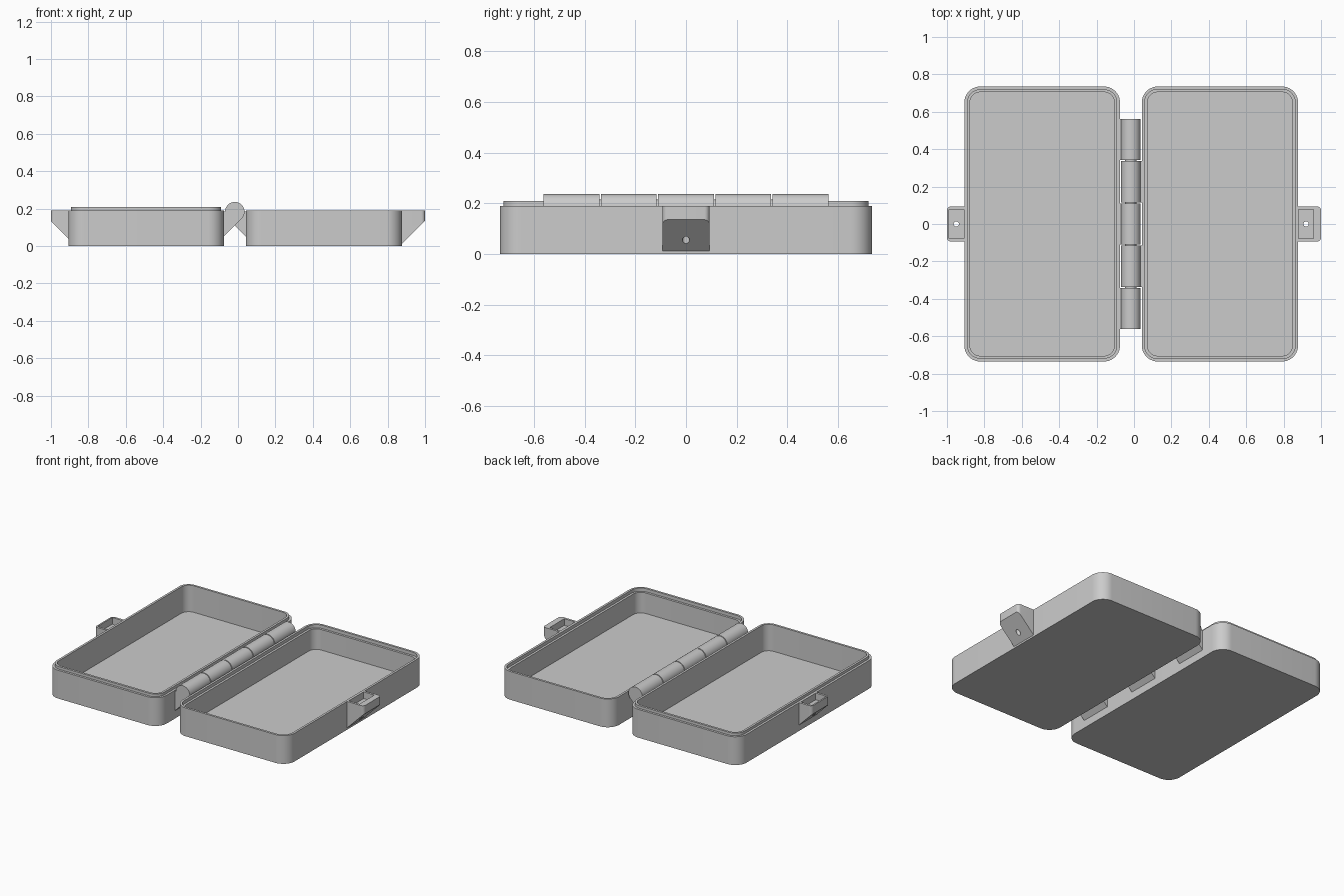
import bpy, bmesh, math
from mathutils import Vector

cube = bpy.data.objects.get("Cube")
if cube:
    bpy.data.objects.remove(cube, do_unlink=True)

grey = bpy.data.materials.new("plain grey")
grey.use_nodes = True
grey.diffuse_color = (0.6, 0.6, 0.6, 1)
grey.node_tree.nodes["Principled BSDF"].inputs["Base Color"].default_value = (0.6, 0.6, 0.6, 1)

TOP = 0.19             # rim height of both trays
HALF_LEN = 0.735       # half the tray length
WALL, STEP = 0.03, 0.015
AXIS_X, AXIS_Z, BARREL = -0.017, 0.184, 0.052


def rounded_rect(x0, x1, half_y, radius, steps=10):
    """Counter-clockwise plan outline with rounded corners."""
    points = []
    corners = [(x1 - radius, half_y - radius), (x0 + radius, half_y - radius),
               (x0 + radius, radius - half_y), (x1 - radius, radius - half_y)]
    for i, (cx, cy) in enumerate(corners):
        for k in range(steps + 1):
            a = math.pi / 2 * (i + k / steps)
            points.append((cx + radius * math.cos(a), cy + radius * math.sin(a)))
    return points


def loft(name, rings):
    """Skin a stack of equal-length rings and cap both ends."""
    bm = bmesh.new()
    loops = [[bm.verts.new(p) for p in ring] for ring in rings]
    n = len(loops[0])
    for low, high in zip(loops, loops[1:]):
        for i in range(n):
            j = (i + 1) % n
            bm.faces.new((low[i], low[j], high[j], high[i]))
    bm.faces.new(loops[0][::-1])
    bm.faces.new(loops[-1])
    bmesh.ops.recalc_face_normals(bm, faces=bm.faces)
    mesh = bpy.data.meshes.new(name)
    bm.to_mesh(mesh)
    bm.free()
    mesh.materials.append(grey)
    obj = bpy.data.objects.new(name, mesh)
    bpy.context.collection.objects.link(obj)
    return obj


def select(obj):
    bpy.ops.object.select_all(action='DESELECT')
    obj.select_set(True)
    bpy.context.view_layer.objects.active = obj


def smooth(obj):
    select(obj)
    bpy.ops.object.shade_smooth_by_angle(angle=math.radians(30))


def carve(obj, cutter):
    cutter.hide_render = True
    select(obj)
    mod = obj.modifiers.new("cut", 'BOOLEAN')
    mod.operation = 'DIFFERENCE'
    mod.solver = 'EXACT'
    mod.object = cutter
    bpy.ops.object.modifier_apply(modifier=mod.name)
    bpy.data.objects.remove(cutter, do_unlink=True)


def tray(name, x0, x1, step_z):
    """Hollow tray; step_z is the height of the inner half of the rim."""
    section = [(0, 0), (0, TOP), (STEP, TOP), (STEP, step_z),
               (WALL, step_z), (WALL, WALL)]
    rings = [[(x, y, z) for x, y in
              rounded_rect(x0 + d, x1 - d, HALF_LEN - d, 0.085 - d)]
             for d, z in section]
    smooth(loft(name, rings))


def latch_tab(name, side, wall_x, foot_z, pocket):
    """Sloped catch on an outer wall with a pocket and a drain hole."""
    # the plan outline runs into the tray wall so only the outer corners show
    inner, outer = sorted((side * (wall_x - 0.01), side * 1.0))
    radius, half = 0.02, 0.093
    inside = side * (wall_x - 0.01)
    outline = []
    for x, y in rounded_rect(inner, outer, half, radius, 6):
        if abs(x - inside) <= radius + 1e-5:
            x, y = inside, math.copysign(half, y) if abs(y) > half - radius / 2 else y
        outline.append((x, y))
    # collapse the squared inner corners to single points
    clean = []
    for p in outline:
        near_inside = abs(p[0] - inside) < 1e-5
        if near_inside:
            p = (inside, math.copysign(half, p[1]))
        if p not in clean:
            clean.append(p)
    bottom = [(x, y, foot_z + abs(x) - wall_x) for x, y in clean]
    top = [(x, y, TOP) for x, y in clean]
    tab = loft(name, [bottom, top])

    x0, x1 = sorted(side * v for v in pocket)
    box = [(x0, -0.078), (x1, -0.078), (x1, 0.078), (x0, 0.078)]
    carve(tab, loft("pocket_cutter", [[(x, y, z) for x, y in box] for z in (0.145, 0.25)]))
    cx = (x0 + x1) / 2
    hole = [(cx + 0.014 * math.cos(a), 0.014 * math.sin(a))
            for a in (math.tau * i / 20 for i in range(20))]
    carve(tab, loft("hole_cutter", [[(x, y, z) for x, y in hole] for z in (-0.05, 0.25)]))
    smooth(tab)


def knuckle(name, side, y0, y1):
    """Barrel segment with a sloped web; side is the tray it joins."""
    profile = []
    for k in range(29):
        a = math.radians(180 - 225 * k / 28)
        profile.append((BARREL * math.cos(a), BARREL * math.sin(a)))
    ex, ez = profile[-1]
    wall = -0.06
    profile += [(wall, ez - (ex - wall)), (wall, 0)]
    rings = [[(AXIS_X - side * x, y, AXIS_Z + z) for x, z in profile] for y in (y0, y1)]
    smooth(loft(name, rings))


# trays: one with a raised lip, one with a matching recess
tray("right_tray_with_recess", 0.042, 0.877, TOP - 0.022)


def lipped_tray(name, x0, x1):
    section = [(0, 0), (0, TOP), (STEP, TOP), (STEP, 0.208),
               (WALL, 0.208), (WALL, WALL)]
    rings = [[(x, y, z) for x, y in
              rounded_rect(x0 + d, x1 - d, HALF_LEN - d, 0.085 - d)]
             for d, z in section]
    smooth(loft(name, rings))


lipped_tray("left_tray_with_lip", -0.907, -0.075)

# latch tabs
latch_tab("lip_side_tab", -1, 0.907, 0.04, (0.91, 0.99))
latch_tab("recess_side_tab", 1, 0.877, 0.012, (0.88, 0.96))

# hinge knuckles alternate between the two trays
pitch, gap = 0.226, 0.006
for i in range(5):
    start = (i - 2.5) * pitch
    knuckle(f"hinge_knuckle_{i + 1}", -1 if i % 2 == 0 else 1,
            start + gap / 2, start + pitch - gap / 2)

# hinge pin
circle = [(AXIS_X + 0.03 * math.cos(a), AXIS_Z + 0.03 * math.sin(a))
          for a in (math.tau * i / 24 for i in range(24))]
smooth(loft("hinge_pin", [[(x, y, z) for x, z in circle] for y in (-0.5, 0.5)]))
